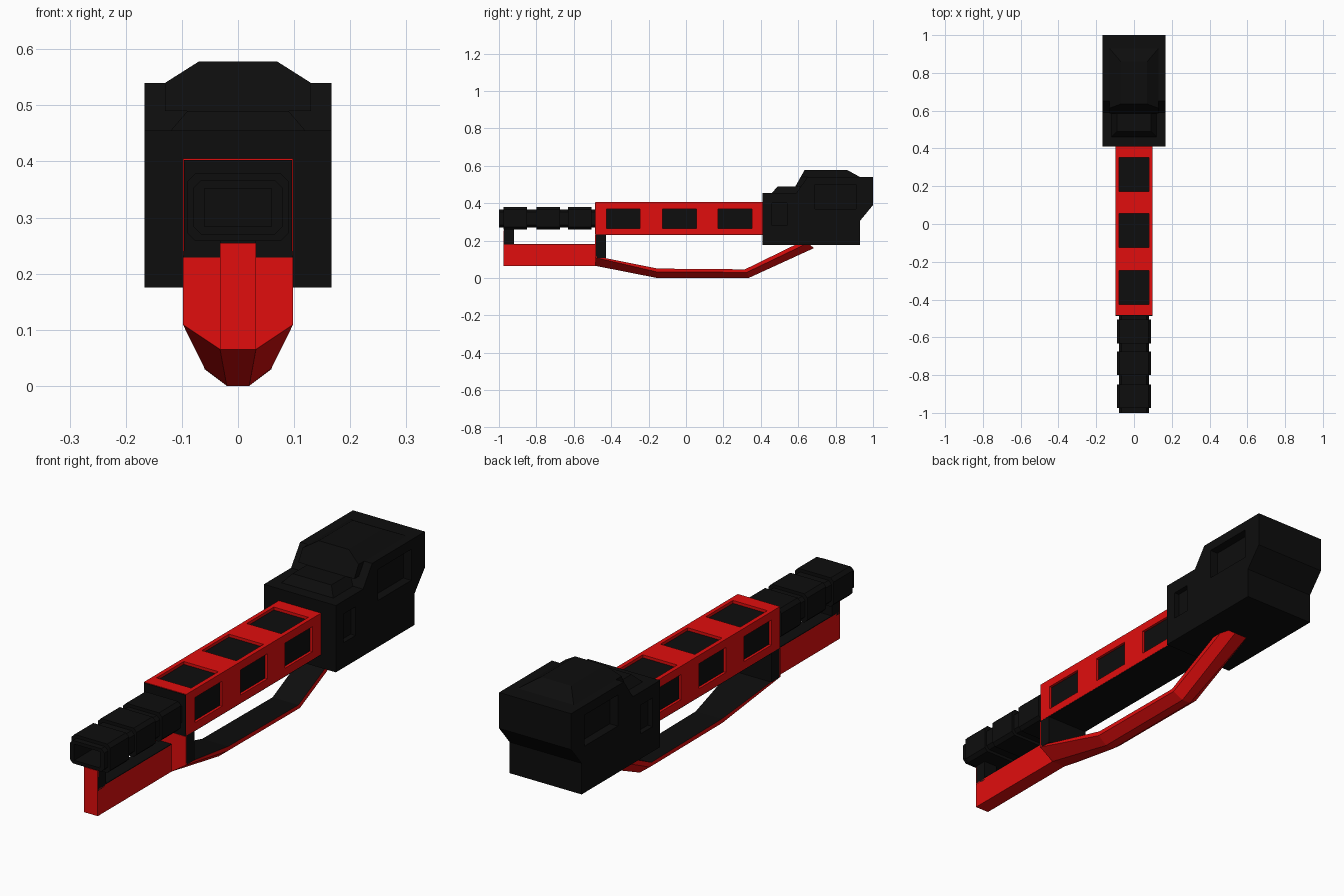
import bpy, bmesh

if "Cube" in bpy.data.objects:
    bpy.data.objects.remove(bpy.data.objects["Cube"])


def material(name, rgb):
    m = bpy.data.materials.new(name)
    m.diffuse_color = (*rgb, 1)
    m.use_nodes = True
    m.node_tree.nodes["Principled BSDF"].inputs["Base Color"].default_value = m.diffuse_color
    return m


RED = material("red", (0.75, 0.004, 0.004))
BLACK = material("black", (0.004, 0.004, 0.004))


def loft(name, rings, mat, dark=()):
    """Skin equal-length rings; strip indices in 'dark' get the black material."""
    bm = bmesh.new()
    vs = [[bm.verts.new(p) for p in r] for r in rings]
    n = len(rings[0])
    for a, b in zip(vs, vs[1:]):
        for j in range(n):
            k = (j + 1) % n
            f = bm.faces.new((a[j], a[k], b[k], b[j]))
            f.material_index = 1 if j in dark else 0
    bm.faces.new(vs[0][::-1])
    bm.faces.new(vs[-1])
    bmesh.ops.recalc_face_normals(bm, faces=bm.faces)
    me = bpy.data.meshes.new(name)
    bm.to_mesh(me)
    bm.free()
    me.materials.append(mat)
    me.materials.append(BLACK)
    ob = bpy.data.objects.new(name, me)
    bpy.context.collection.objects.link(ob)
    return ob


def rect(w, y0, y1, z):
    return [(-w, y0, z), (w, y0, z), (w, y1, z), (-w, y1, z)]


def box(name, x0, x1, y0, y1, z0, z1, mat):
    return loft(name, [[(x0, y0, z), (x1, y0, z), (x1, y1, z), (x0, y1, z)]
                       for z in (z0, z1)], mat)


def cut(target, cutter):
    cutter.hide_render = True
    cutter.display_type = 'WIRE'
    cutter.hide_set(True)
    mod = target.modifiers.new("cut", 'BOOLEAN')
    mod.operation = 'DIFFERENCE'
    mod.solver = 'EXACT'
    mod.object = cutter


# Rear body: side profile extruded across x, with recesses on both sides
profile = [(0.41, 0.175), (0.41, 0.455), (0.59, 0.455), (0.65, 0.54), (1.0, 0.54),
           (1.0, 0.39), (0.93, 0.305), (0.93, 0.175)]
body = loft("rear_body", [[(x, y, z) for y, z in profile] for x in (-0.167, 0.167)], BLACK)
for side in (-1, 1):
    xa, xb = sorted((side * 0.13, side * 0.2))
    cut(body, box("side_recess_cutter", xa, xb, 0.69, 0.91, 0.37, 0.5, BLACK))
    xa, xb = sorted((side * 0.145, side * 0.2))
    cut(body, box("front_recess_cutter", xa, xb, 0.46, 0.54, 0.28, 0.4, BLACK))

# Raised covers on top of the body
loft("top_cover", [rect(0.13, 0.585, 0.93, 0.49), rect(0.13, 0.613, 0.93, 0.54),
                   rect(0.07, 0.635, 0.86, 0.578)], BLACK)
loft("front_cover", [rect(0.12, 0.46, 0.62, 0.45), rect(0.12, 0.46, 0.62, 0.455),
                     rect(0.09, 0.49, 0.63, 0.49)], BLACK)

# Red handguard shell over a black core, with three windows per face
guard = box("handguard", -0.098, 0.098, -0.483, 0.415, 0.232, 0.405, RED)
box("handguard_core", -0.087, 0.087, -0.47, 0.41, 0.24, 0.393, BLACK)
box("handguard_front_plate", -0.096, 0.096, -0.486, -0.47, 0.232, 0.403, BLACK)
box("handguard_underside", -0.097, 0.097, -0.484, 0.41, 0.229, 0.24, BLACK)
for yc in (-0.335, -0.035, 0.262):
    cut(guard, box("side_window_cutter", -0.2, 0.2, yc - 0.09, yc + 0.09, 0.265, 0.37, RED))
    cut(guard, box("top_window_cutter", -0.08, 0.08, yc - 0.09, yc + 0.09, 0.3, 0.5, RED))


# Barrel: chamfered square sections
def barrel_part(name, y0, y1, w, z0, z1, c=0.014):
    sec = [(-w + c, z0), (w - c, z0), (w, z0 + c), (w, z1 - c),
           (w - c, z1), (-w + c, z1), (-w, z1 - c), (-w, z0 + c)]
    return loft(name, [[(x, y, z) for x, z in sec] for y in (y0, y1)], BLACK)


tip = barrel_part("barrel_core", -1.0, -0.48, 0.08, 0.27, 0.366)
bore = box("bore_cutter", -0.06, 0.06, -1.1, -0.88, 0.284, 0.352, BLACK)
cut(tip, bore)
for y0, y1 in ((-0.975, -0.85), (-0.8, -0.675), (-0.632, -0.505)):
    ring = barrel_part("barrel_ring", y0, y1, 0.09, 0.258, 0.379)
    cut(ring, bore)

# Lower rail with black top and its front post
box("lower_rail", -0.032, 0.032, -0.975, -0.483, 0.065, 0.178, RED)
box("rail_top", -0.032, 0.032, -0.972, -0.483, 0.178, 0.181, BLACK)
box("front_post", -0.032, 0.032, -0.972, -0.92, 0.17, 0.27, BLACK)
box("front_post_face", -0.032, 0.032, -0.976, -0.971, 0.17, 0.255, RED)

# Bracket hanging under the handguard
box("bracket", -0.097, 0.097, -0.48, -0.428, 0.108, 0.235, BLACK)
box("bracket_face", -0.098, 0.098, -0.486, -0.48, 0.109, 0.229, RED)

# Lower strap: bevelled section swept along the underside, black inner face
# each row: bottom y z width, bevel y z width, top y z
rows = [(-0.485, 0.065, 0.032, -0.485, 0.109, 0.098, -0.485, 0.117),
        (-0.155, 0.0, 0.02, -0.155, 0.032, 0.06, -0.15, 0.05),
        (0.335, 0.0, 0.02, 0.325, 0.03, 0.06, 0.315, 0.046),
        (0.685, 0.16, 0.03, 0.65, 0.186, 0.06, 0.61, 0.19)]
loft("lower_strap", [[(-wb, yb, zb), (wb, yb, zb), (wm, ym, zm), (wm, yt, zt),
                      (-wm, yt, zt), (-wm, ym, zm)]
                     for yb, zb, wb, ym, zm, wm, yt, zt in rows], RED, dark=(3,))
